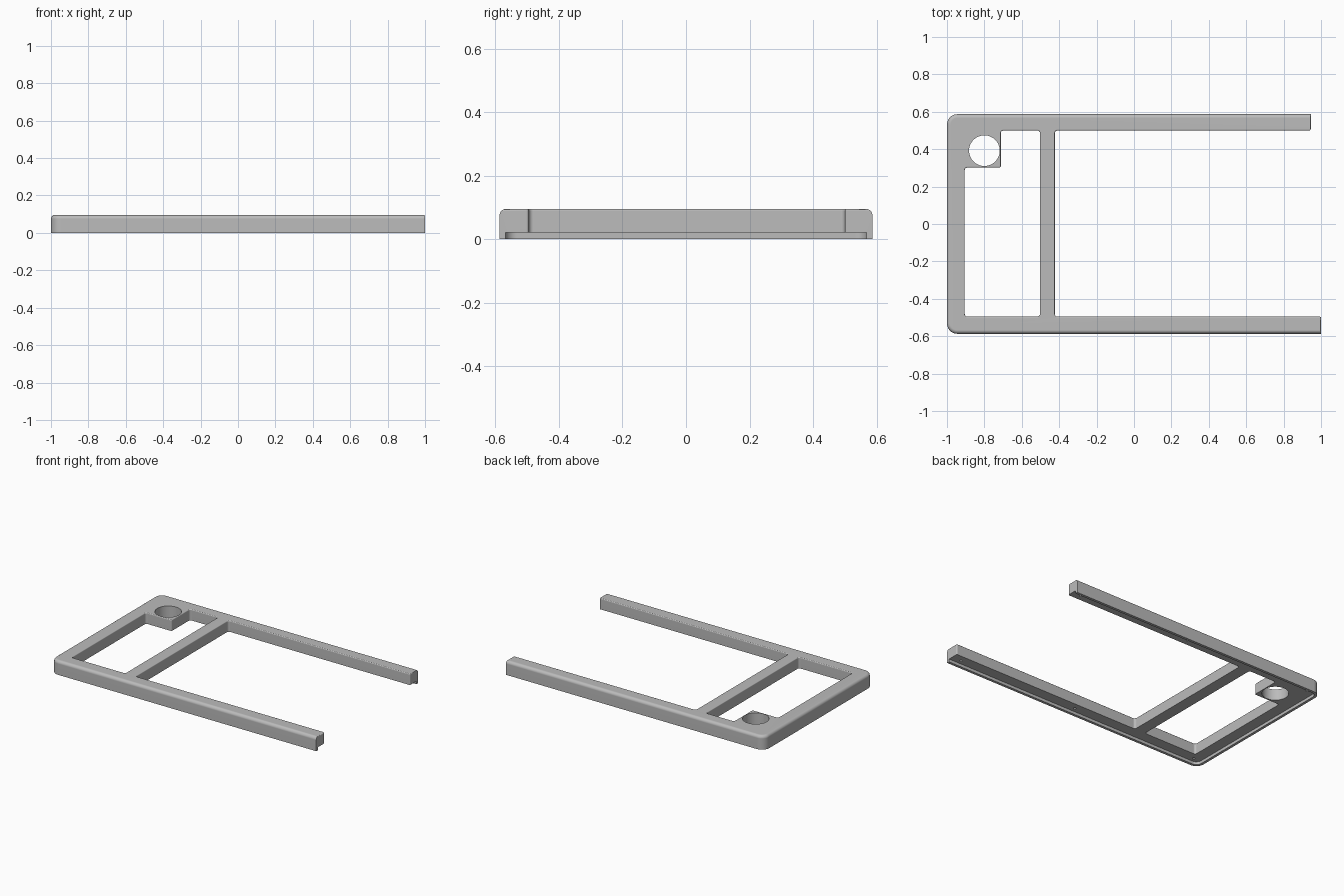
import bpy, bmesh, math
from mathutils import Vector

if "Cube" in bpy.data.objects:
    bpy.data.objects.remove(bpy.data.objects["Cube"])

HEIGHT = 0.095
HALF_Y = 0.587
RECESS = 0.02
RIM = 0.018

grey = bpy.data.materials.new("plain grey")
grey.use_nodes = True
grey.diffuse_color = (0.5, 0.5, 0.5, 1)
grey.node_tree.nodes["Principled BSDF"].inputs["Base Color"].default_value = (0.5, 0.5, 0.5, 1)


def rounded(corners, steps=6):
    """Counter-clockwise (x, y, radius) corners -> list of (point, outward normal)."""
    path = []
    for i, (x, y, r) in enumerate(corners):
        p = Vector((x, y))
        d0 = (p - Vector(corners[i - 1][:2])).normalized()
        d1 = (Vector(corners[(i + 1) % len(corners)][:2]) - p).normalized()
        n0, n1 = Vector((d0.y, -d0.x)), Vector((d1.y, -d1.x))
        sign = 1 if d0.cross(d1) > 0 else -1
        centre = p - sign * r * (n0 + n1)
        for k in range(steps + 1):
            a = k / steps * math.pi / 2
            n = n0 * math.cos(a) + n1 * math.sin(a)
            path.append((centre + sign * r * n, n))
    return path


def circle(x, y, r, count):
    dirs = [Vector((math.cos(a), math.sin(a)))
            for a in (2 * math.pi * k / count for k in range(count))]
    return [(Vector((x, y)) + d * r, d) for d in dirs]


def loft(name, path, layers):
    """Closed solid through the path, grown by each (offset, z) layer."""
    bm = bmesh.new()
    rings = [[bm.verts.new((*(p + n * off), z)) for p, n in path] for off, z in layers]
    for low, high in zip(rings, rings[1:]):
        for i in range(len(path)):
            j = (i + 1) % len(path)
            bm.faces.new((low[i], low[j], high[j], high[i]))
    bm.faces.new(rings[0][::-1])
    bm.faces.new(rings[-1])
    mesh = bpy.data.meshes.new(name)
    bm.to_mesh(mesh)
    bm.free()
    mesh.materials.append(grey)
    obj = bpy.data.objects.new(name, mesh)
    bpy.context.collection.objects.link(obj)
    return obj


def fillet(r, sign, steps=6):
    """Quarter-round layers ending at the top face."""
    out = []
    for k in range(steps + 1):
        a = k / steps * math.pi / 2
        out.append((sign * r * (1 - math.cos(a)), HEIGHT - r + r * math.sin(a)))
    return out


# Outer slab with a rounded top edge, trimmed at the open end later
outline = rounded([(-1, -HALF_Y, 0.055), (1.2, -HALF_Y, 0.055),
                   (1.2, HALF_Y, 0.055), (-1, HALF_Y, 0.055)])
frame = loft("frame", outline, [(0, 0)] + fillet(0.02, -1))

# Cutters flare slightly at the top to ease the inner edges
flare = [(0, -0.1)] + fillet(0.006, 1, 3) + [(0.006, 0.2)]

# Small window that leaves a square boss in the corner
R = 0.014
window = rounded([(-0.905, -0.495, R), (-0.503, -0.495, R), (-0.503, 0.5, R),
                  (-0.712, 0.5, R), (-0.712, 0.302, 0.008), (-0.905, 0.302, R)])

# Large opening, including the trimmed ends of the two arms
opening = rounded([(-0.423, -0.495, R), (1, -0.495, 0.008), (1, -0.8, R), (1.4, -0.8, R),
                   (1.4, 0.8, R), (0.945, 0.8, R), (0.945, 0.5, 0.008), (-0.423, 0.5, R)])

cutters = [
    loft("underside_recess", outline, [(-RIM, -0.1), (-RIM, RECESS)]),
    loft("window_cutter", window, flare),
    loft("opening_cutter", opening, flare),
    loft("bore_cutter", circle(-0.8, 0.392, 0.082, 48), [(0, -0.1), (0, 0.2)]),
]
# Recess runs out through the arm ends
cutters.append(loft("screw_holes", circle(-0.93, -0.54, 0.008, 12), [(0, -0.1), (0, 0.06)]))
for x, y in [(0.02, -0.54), (0.93, -0.54), (-0.93, 0.54), (0.02, 0.54), (0.88, 0.54)]:
    cutters.append(loft("screw_hole", circle(x, y, 0.008, 12), [(0, -0.1), (0, 0.06)]))

bpy.ops.object.select_all(action="DESELECT")
bpy.context.view_layer.objects.active = frame
frame.select_set(True)
for cutter in cutters:
    cutter.hide_render = True
    mod = frame.modifiers.new(cutter.name, "BOOLEAN")
    mod.operation = "DIFFERENCE"
    mod.solver = "EXACT"
    mod.object = cutter
    bpy.ops.object.modifier_apply(modifier=mod.name)
for cutter in cutters:
    bpy.data.objects.remove(cutter)

# Smooth fillets with flat broad faces
bpy.ops.object.shade_smooth_by_angle(angle=math.radians(35))
weighted = frame.modifiers.new("weighted_normals", "WEIGHTED_NORMAL")
weighted.keep_sharp = True
